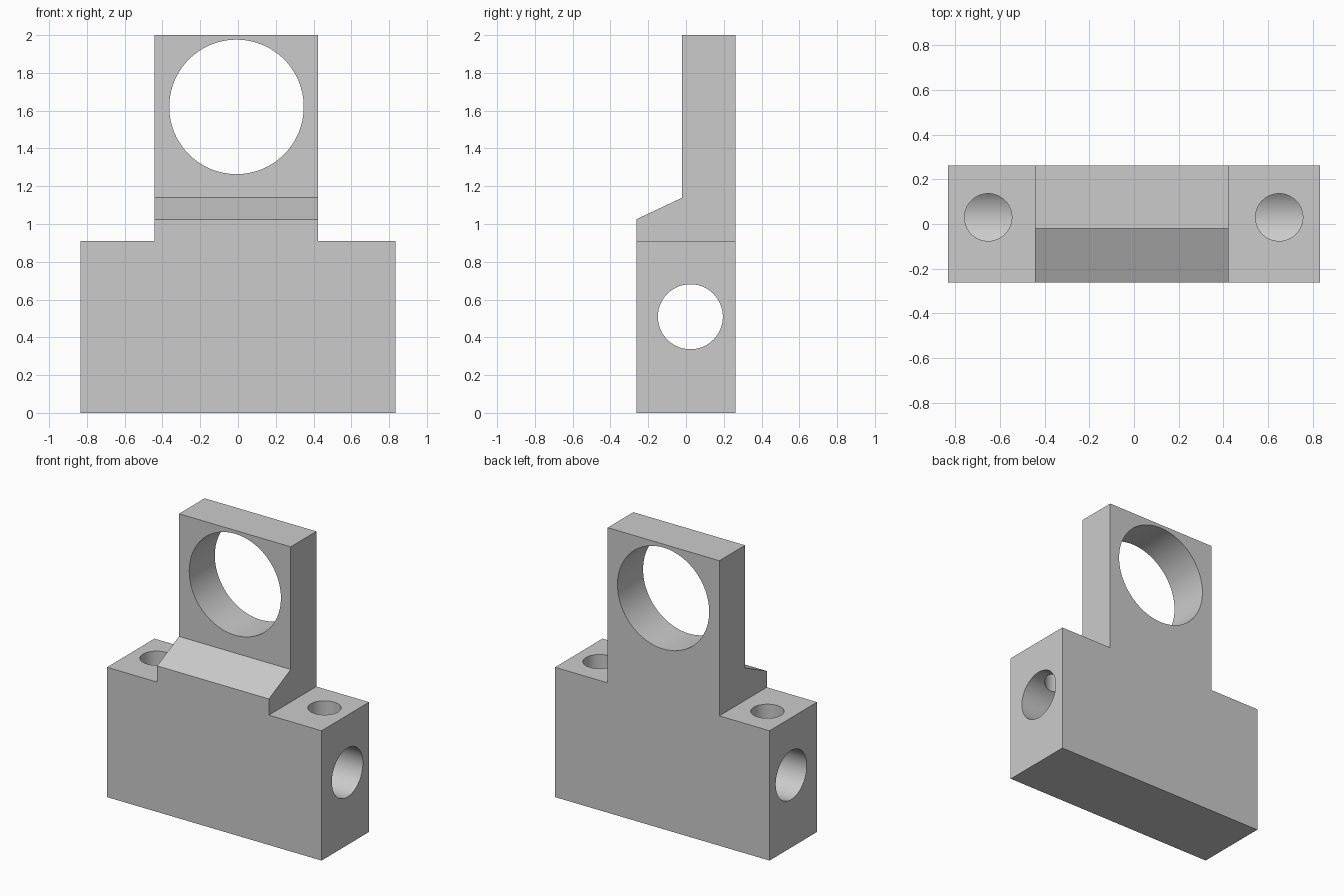
import bpy
import bmesh
from math import pi
from mathutils import Matrix, Vector

if "Cube" in bpy.data.objects:
    bpy.data.objects.remove(bpy.data.objects["Cube"], do_unlink=True)

grey = bpy.data.materials.new("plain grey")
grey.use_nodes = True
COLOUR = (0.6, 0.6, 0.6, 1)
grey.diffuse_color = COLOUR
grey.node_tree.nodes["Principled BSDF"].inputs["Base Color"].default_value = COLOUR

HALF_DEPTH = 0.263
HALF_WIDTH = 0.833
SHOULDER = 0.911


def add_object(name, bm):
    bmesh.ops.recalc_face_normals(bm, faces=bm.faces)
    mesh = bpy.data.meshes.new(name)
    bm.to_mesh(mesh)
    bm.free()
    mesh.materials.append(grey)
    obj = bpy.data.objects.new(name, mesh)
    bpy.context.collection.objects.link(obj)
    return obj


def extrude_profile(name, profile, x0, x1):
    """Sweep a (y, z) outline along x."""
    bm = bmesh.new()
    face = bm.faces.new([bm.verts.new((x0, y, z)) for y, z in profile])
    swept = bmesh.ops.extrude_face_region(bm, geom=[face])["geom"]
    verts = [v for v in swept if isinstance(v, bmesh.types.BMVert)]
    bmesh.ops.translate(bm, verts=verts, vec=(x1 - x0, 0, 0))
    return add_object(name, bm)


def cylinder(name, start, end, radius):
    """Cutter running between two points."""
    start, end = Vector(start), Vector(end)
    axis = end - start
    turn = axis.to_track_quat("Z", "Y").to_matrix().to_4x4()
    bm = bmesh.new()
    bmesh.ops.create_cone(bm, cap_ends=True, segments=96, radius1=radius,
                          radius2=radius, depth=axis.length,
                          matrix=Matrix.Translation((start + end) / 2) @ turn)
    return add_object(name, bm)


def apply_boolean(target, tool, operation):
    mod = target.modifiers.new(operation, "BOOLEAN")
    mod.operation, mod.solver, mod.object = operation, "EXACT", tool
    bpy.context.view_layer.objects.active = target
    bpy.ops.object.modifier_apply(modifier=mod.name)
    bpy.data.objects.remove(tool, do_unlink=True)


# Wide base and upright plate with its sloped front ledge
block = extrude_profile("bearing_block", [
    (-HALF_DEPTH, 0), (HALF_DEPTH, 0),
    (HALF_DEPTH, SHOULDER), (-HALF_DEPTH, SHOULDER)], -HALF_WIDTH, HALF_WIDTH)
upright = extrude_profile("upright_plate", [
    (-HALF_DEPTH, 0.5), (HALF_DEPTH, 0.5), (HALF_DEPTH, 2), (-0.021, 2),
    (-0.021, 1.139), (-HALF_DEPTH, 1.025)], -0.443, 0.424)
apply_boolean(block, upright, "UNION")

# Large eye, lengthwise bore, and oil holes dropping into the bore
cutters = [
    cylinder("eye_cutter", (-0.008, -1, 1.62), (-0.008, 1, 1.62), 0.356),
    cylinder("bore_cutter", (-1, 0.023, 0.509), (1, 0.023, 0.509), 0.172),
]
for x in (-0.653, 0.65):
    cutters.append(cylinder("oil_hole_cutter", (x, 0.03, 0.509), (x, 0.03, 1), 0.106))
for cutter in cutters:
    apply_boolean(block, cutter, "DIFFERENCE")

# Smooth bores, crisp edges
bpy.ops.object.select_all(action="DESELECT")
block.select_set(True)
bpy.context.view_layer.objects.active = block
bpy.ops.object.shade_smooth_by_angle(angle=pi / 6)
